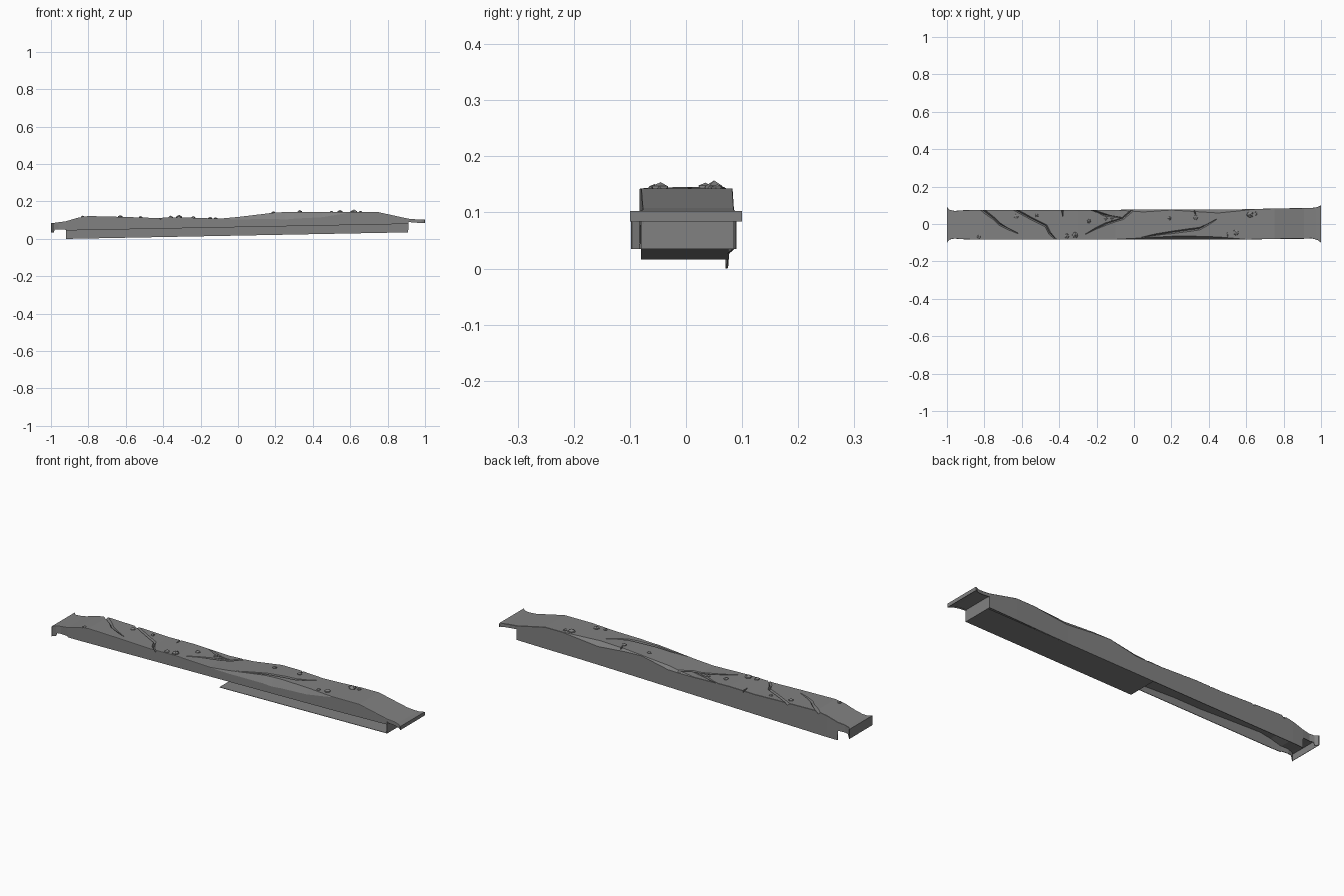
import bpy, bmesh, math, random
from mathutils import Vector

if "Cube" in bpy.data.objects:
    bpy.data.objects.remove(bpy.data.objects["Cube"])

random.seed(4)
stone = bpy.data.materials.new("grey stone")
stone.diffuse_color = (0.22, 0.22, 0.22, 1)
stone.use_nodes = True
stone.node_tree.nodes["Principled BSDF"].inputs["Base Color"].default_value = stone.diffuse_color


def make_object(name, bm):
    bmesh.ops.recalc_face_normals(bm, faces=bm.faces)
    mesh = bpy.data.meshes.new(name)
    bm.to_mesh(mesh)
    bm.free()
    mesh.materials.append(stone)
    obj = bpy.data.objects.new(name, mesh)
    bpy.context.collection.objects.link(obj)
    return obj


def loft(name, sections):
    """Closed solid through rings of equal point count."""
    bm = bmesh.new()
    rings = [[bm.verts.new(p) for p in ring] for ring in sections]
    n = len(rings[0])
    for a, b in zip(rings, rings[1:]):
        for i in range(n):
            j = (i + 1) % n
            bm.faces.new((a[i], a[j], b[j], b[i]))
    bm.faces.new(rings[0])
    bm.faces.new(rings[-1])
    return make_object(name, bm)


# Top ridge height along the length
TOP = [(-1, .085), (-.98, .086), (-.92, .094), (-.86, .112), (-.8, .122), (-.6, .117),
       (-.45, .112), (-.3, .115), (-.1, .108), (0, .117), (.2, .141), (.3, .145),
       (.55, .143), (.75, .143), (.91, .108), (.97, .103), (1, .103)]


def interp(table, x):
    for (xa, a), (xb, b) in zip(table, table[1:]):
        if x <= xb:
            return a + (b - a) * (x - xa) / (xb - xa)
    return table[-1][1]


FRONT_Y = [(-1, -.098), (-.985, -.083), (-.96, -.078), (-.9, -.083), (.6, -.083),
           (.95, -.077), (.98, -.085), (1, -.1)]
BACK_Y = [(-1, .09), (-.985, .076), (-.96, .07), (-.9, .075), (.5, .077), (.75, .083),
          (.95, .086), (.98, .09), (1, .1)]
# Worn edges: (x, width, depth) as two tables each
FRONT_WEAR = [(-1, .001), (-.1, .001), (.25, .02), (.45, .014), (.6, .001), (1, .001)]
BACK_WEAR = [(-1, .001), (-.1, .001), (.05, .012), (.2, .002), (.45, .018), (.65, .001), (1, .001)]


def section(x, full):
    """Upside-down channel with a short front wall and a tall back wall."""
    zt, y0, y1 = interp(TOP, x), interp(FRONT_Y, x), interp(BACK_Y, x)
    cf, cb, t = interp(FRONT_WEAR, x), interp(BACK_WEAR, x), .003
    df, db = cf * 2, cb * 1.3
    if full:
        zf, zb, slab = .0625 + .0191 * x, .0175 + .0191 * x, .018
    elif x > 0:
        zf = zb = zt - .018
        slab = .012
    else:
        zf = zb = .05 if x > -.985 else .035
        slab = .015
    zi = zt - slab - max(df, db)
    return [(x, y, z) for y, z in (
        (y0, zf), (y0, zt - df), (y0 + cf, zt), (y1 - cb, zt), (y1, zt - db),
        (y1, zb), (y1 - t, zb), (y1 - t, zi), (y0 + t, zi), (y0 + t, zf))]


body_x = [-.92, -.86, -.8, -.7, -.6, -.45, -.3, -.1, 0, .05, .2, .25, .3, .45, .55, .6, .65, .75, .83, .91]
body = loft("beam_shell",
            [section(x, False) for x in (-1, -.985, -.98, -.96, -.921)]
            + [section(x, True) for x in body_x]
            + [section(x, False) for x in (.911, .95, .97, .98, 1)])

# Cracks cut into the top
CRACKS = [
    [(-.83, .09), (-.75, .03), (-.72, 0), (-.62, -.05)],
    [(-.66, .09), (-.55, .03), (-.47, -.01), (-.45, -.05), (-.4, -.095)],
    [(.01, .09), (-.06, .03), (-.15, 0), (-.26, -.055)],
    [(-.23, .075), (-.16, .05), (-.07, .035)],
    [(-.38, .09), (-.38, .04)],
    [(.04, -.072), (.2, -.045), (.35, -.025), (.44, .025)],
    [(.32, .09), (.33, .05)],
]
for k, path in enumerate(CRACKS):
    pts = [Vector(p) for p in path]
    rings = []
    for i, p in enumerate(pts):
        d = (pts[min(i + 1, len(pts) - 1)] - pts[max(i - 1, 0)]).normalized()
        w = .003 if i == len(pts) - 1 or (i == 0 and abs(p.y) < .08) else .014
        side = Vector((-d.y, d.x)) * w
        z = interp(TOP, p.x)
        rings.append([(p.x + side.x, p.y + side.y, z + .012),
                      (p.x - side.x, p.y - side.y, z + .012), (p.x, p.y, z - .011)])
    cutter = loft("crack_cutter_%d" % k, rings)
    cutter.hide_render = True
    mod = body.modifiers.new("crack", 'BOOLEAN')
    mod.operation = 'DIFFERENCE'
    mod.solver = 'EXACT'
    mod.object = cutter
    bpy.context.view_layer.objects.active = body
    bpy.ops.object.modifier_apply(modifier=mod.name)
    bpy.data.objects.remove(cutter)


def plate(name, corners, thickness):
    """Thin sheet between four corners, thickened along the given vector."""
    shift = Vector(thickness)
    return loft(name, [corners, [Vector(c) + shift for c in corners]])


# Sloping sheet under the right half
plate("bottom_panel", [(-.05, -.08, .0165), (.91, -.08, .035), (.91, .074, .035), (-.05, .074, .0165)],
      (0, 0, .002))
# Closing walls at the two ends
plate("right_end_wall", [(.91, -.08, .035), (.91, .083, .035), (.91, .083, .095), (.91, -.08, .095)],
      (-.002, 0, 0))
plate("left_end_wall", [(-1, -.098, .035), (-1, .09, .035), (-1, .09, .083), (-1, -.098, .083)],
      (.002, 0, 0))
plate("right_lip", [(1, -.1, .084), (1, .1, .084), (1, .1, .096), (1, -.1, .103)], (-.003, 0, 0))

# Loose pebbles on the top
PEBBLES = [(-.83, -.07, .012), (-.63, .04, .014), (-.52, .045, .011), (-.36, -.066, .016),
           (-.315, -.06, .02), (-.24, .015, .013), (-.15, .03, .012), (-.12, .028, .011),
           (.19, .03, .012), (.33, .035, .014), (.5, -.056, .011), (.545, -.045, .017),
           (.62, .05, .02), (.655, .056, .012)]
for k, (x, y, r) in enumerate(PEBBLES):
    bm = bmesh.new()
    bmesh.ops.create_icosphere(bm, subdivisions=1, radius=r)
    turn = random.uniform(0, math.pi)
    for v in bm.verts:
        v.co *= random.uniform(.88, 1.08)
        a, b = v.co.x, v.co.y
        v.co = (x + a * math.cos(turn) - b * math.sin(turn),
                y + a * math.sin(turn) + b * math.cos(turn),
                interp(TOP, x) + v.co.z * .75 - r * .1)
    make_object("pebble_%d" % k, bm)
